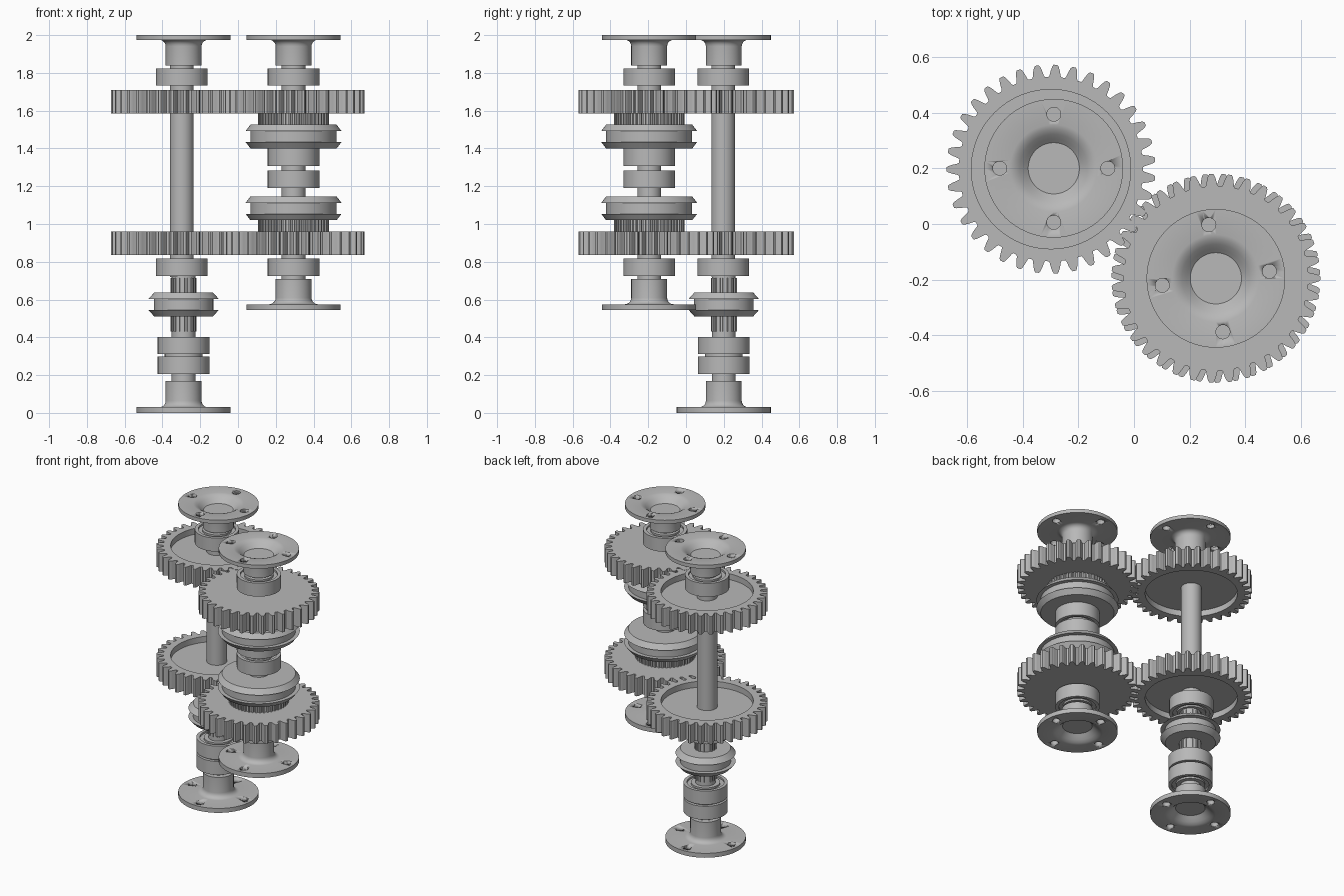
import bpy, bmesh, math
from mathutils import Matrix, Vector

if "Cube" in bpy.data.objects:
    bpy.data.objects.remove(bpy.data.objects["Cube"], do_unlink=True)

steel = bpy.data.materials.new("steel_grey")
steel.use_nodes = True
GREY = (0.48, 0.48, 0.48, 1)
steel.diffuse_color = GREY
steel.node_tree.nodes["Principled BSDF"].inputs["Base Color"].default_value = GREY

FLANGE_A = (-0.288, 0.2)    # outer axis of first shaft
GEAR_A = (-0.298, 0.197)    # gear axis of first shaft
AXIS_B = (0.294, -0.195)    # second shaft


def finish(name, bm, axis):
    bmesh.ops.recalc_face_normals(bm, faces=bm.faces)
    mesh = bpy.data.meshes.new(name)
    bm.to_mesh(mesh)
    bm.free()
    obj = bpy.data.objects.new(name, mesh)
    obj.location = (*axis, 0)
    bpy.context.collection.objects.link(obj)
    mesh.materials.append(steel)
    bpy.ops.object.select_all(action='DESELECT')
    obj.select_set(True)
    bpy.context.view_layer.objects.active = obj
    bpy.ops.object.shade_smooth_by_angle(angle=math.radians(28))
    return obj


def lathe(name, axis, profile, steps=64):
    """Spin (radius, height) points round the vertical axis."""
    bm = bmesh.new()
    verts = [bm.verts.new((r, 0, z)) for r, z in profile]
    edges = [bm.edges.new(pair) for pair in zip(verts, verts[1:])]
    bmesh.ops.spin(bm, geom=verts + edges, cent=(0, 0, 0), axis=(0, 0, 1),
                   angle=2 * math.pi, steps=steps, use_merge=False)
    bmesh.ops.remove_doubles(bm, verts=bm.verts, dist=1e-5)
    return finish(name, bm, axis)


def rod(name, axis, r, z0, z1):
    return lathe(name, axis, [(0, z0), (r, z0), (r, z1), (0, z1)])


def toothed(name, axis, count, tooth, bore, z0, z1, phase=0):
    """Ring with a repeated tooth of (pitch fraction, radius) points."""
    bm = bmesh.new()
    columns = []
    for i in range(count):
        for frac, r in tooth:
            a = phase + (i + frac) * 2 * math.pi / count
            d = Vector((math.cos(a), math.sin(a), 0))
            columns.append([bm.verts.new(d * rad + Vector((0, 0, z)))
                            for rad, z in ((bore, z0), (r, z0), (r, z1), (bore, z1))])
    for a, b in zip(columns, columns[1:] + columns[:1]):
        for k in range(4):
            n = (k + 1) % 4
            bm.faces.new((a[k], b[k], b[n], a[n]))
    return finish(name, bm, axis)


def mirrored(half):
    return half + [(-f, r) for f, r in reversed(half)]


GEAR_TOOTH = mirrored([(-0.39, 0.331), (-0.33, 0.337), (-0.25, 0.355),
                       (-0.17, 0.369), (-0.1, 0.375)])


def gear(name, axis, z, bore, phase):
    return toothed(name, axis, 35, GEAR_TOOTH, bore, z, z + 0.125, phase)


def spline(name, axis, count, r, depth, z0, z1):
    tooth = mirrored([(-0.32, r - depth), (-0.2, r)])
    return toothed(name, axis, count, tooth, 0.03, z0, z1)


def bearing(name, axis, z, h=0.092, r=0.137):
    """Race with a shallow ring groove in both end faces."""
    t, g = z + h, 0.012
    return lathe(name, axis, [(0, z), (0.09, z), (0.09, z + g), (0.115, z + g),
                              (0.115, z), (r, z), (r, t), (0.115, t),
                              (0.115, t - g), (0.09, t - g), (0.09, t), (0, t)])


def sleeve(name, axis, z, r, chamfer, groove):
    """Sliding collar: two bevelled lips with a fork groove between."""
    t, lip = z + 0.126, 0.034
    return lathe(name, axis, [(0, z), (r - chamfer, z), (r, z + lip), (groove, z + lip),
                              (groove, t - lip), (r, t - lip), (r - chamfer, t), (0, t)])


def flange(name, axis, z, up, thick, end, turn=0):
    """Dished, drilled plate at z with a hub reaching to height end."""
    s = -1 if up else 1
    outer, hub, fillet = 0.249, 0.095, 0.034
    profile = [(0, z + s * 0.045), (hub - 0.003, z + s * 0.045), (0.105, z + s * 0.033),
               (0.122, z + s * 0.017), (0.14, z + s * 0.005), (0.157, z),
               (outer, z), (outer, z + s * thick)]
    for i in range(6):
        a = i / 5 * math.pi / 2
        profile.append((hub + fillet * (1 - math.sin(a)),
                        z + s * (thick + fillet * (1 - math.cos(a)))))
    profile += [(hub, end), (0, end)]
    plate = lathe(name, axis, profile)
    # drill four bolt holes
    bm = bmesh.new()
    for k in range(4):
        a = turn + k * math.pi / 2
        at = Matrix.Translation((0.194 * math.cos(a), 0.194 * math.sin(a), z))
        bmesh.ops.create_cone(bm, cap_ends=True, segments=24, radius1=0.025,
                              radius2=0.025, depth=0.2, matrix=at)
    cutter = finish(name + "_drill", bm, axis)
    cutter.hide_render = True
    cut = plate.modifiers.new("bolt_holes", 'BOOLEAN')
    cut.object, cut.solver = cutter, 'EXACT'
    bpy.context.view_layer.objects.active = plate
    bpy.ops.object.modifier_apply(modifier=cut.name)
    bpy.data.objects.remove(cutter, do_unlink=True)


# First shaft: lower end with sliding collar
flange("first_bottom_flange", FLANGE_A, 0, False, 0.03, 0.17)
rod("first_lower_shaft", FLANGE_A, 0.063, 0.15, 0.75)
bearing("first_bottom_bearing", FLANGE_A, 0.207)
rod("first_bearing_spacer", FLANGE_A, 0.1, 0.29, 0.32)
bearing("first_second_bearing", FLANGE_A, 0.311)
spline("first_splined_shaft", FLANGE_A, 16, 0.069, 0.01, 0.43, 0.715)
sleeve("first_sliding_collar", FLANGE_A, 0.511, 0.186, 0.03, 0.157)

# First shaft: long upper part with two webbed gears
rod("first_long_shaft", GEAR_A, 0.063, 0.72, 1.85)
for label, z in (("lower", 0.835), ("upper", 1.585)):
    gear(f"first_{label}_gear_rim", GEAR_A, z, 0.286, math.radians(87.5))
    rod(f"first_{label}_gear_web", GEAR_A, 0.288, z + 0.04, z + 0.085)
bearing("first_third_bearing", GEAR_A, 0.725)
bearing("first_top_bearing", GEAR_A, 1.732)
flange("first_top_flange", FLANGE_A, 2, True, 0.025, 1.84)

# Second shaft
turn = math.radians(7.5)
flange("second_bottom_flange", AXIS_B, 0.545, False, 0.03, 0.71, turn)
flange("second_top_flange", AXIS_B, 2, True, 0.025, 1.84, turn)
rod("second_shaft", AXIS_B, 0.063, 0.7, 1.85)
for label, z in (("bottom", 0.725), ("lower_middle", 1.19),
                 ("upper_middle", 1.307), ("top", 1.732)):
    bearing(f"second_{label}_bearing", AXIS_B, z)
for label, z, ring_z, sleeve_z, phase in (("lower", 0.835, 0.955, 1.02, 0.06),
                                          ("upper", 1.585, 1.515, 1.4, 0.0)):
    gear(f"second_{label}_gear", AXIS_B, z, 0.03, phase)
    spline(f"second_{label}_clutch_ring", AXIS_B, 48, 0.187, 0.01, ring_z, ring_z + 0.075)
    sleeve(f"second_{label}_sliding_collar", AXIS_B, sleeve_z, 0.254, 0.026, 0.228)
